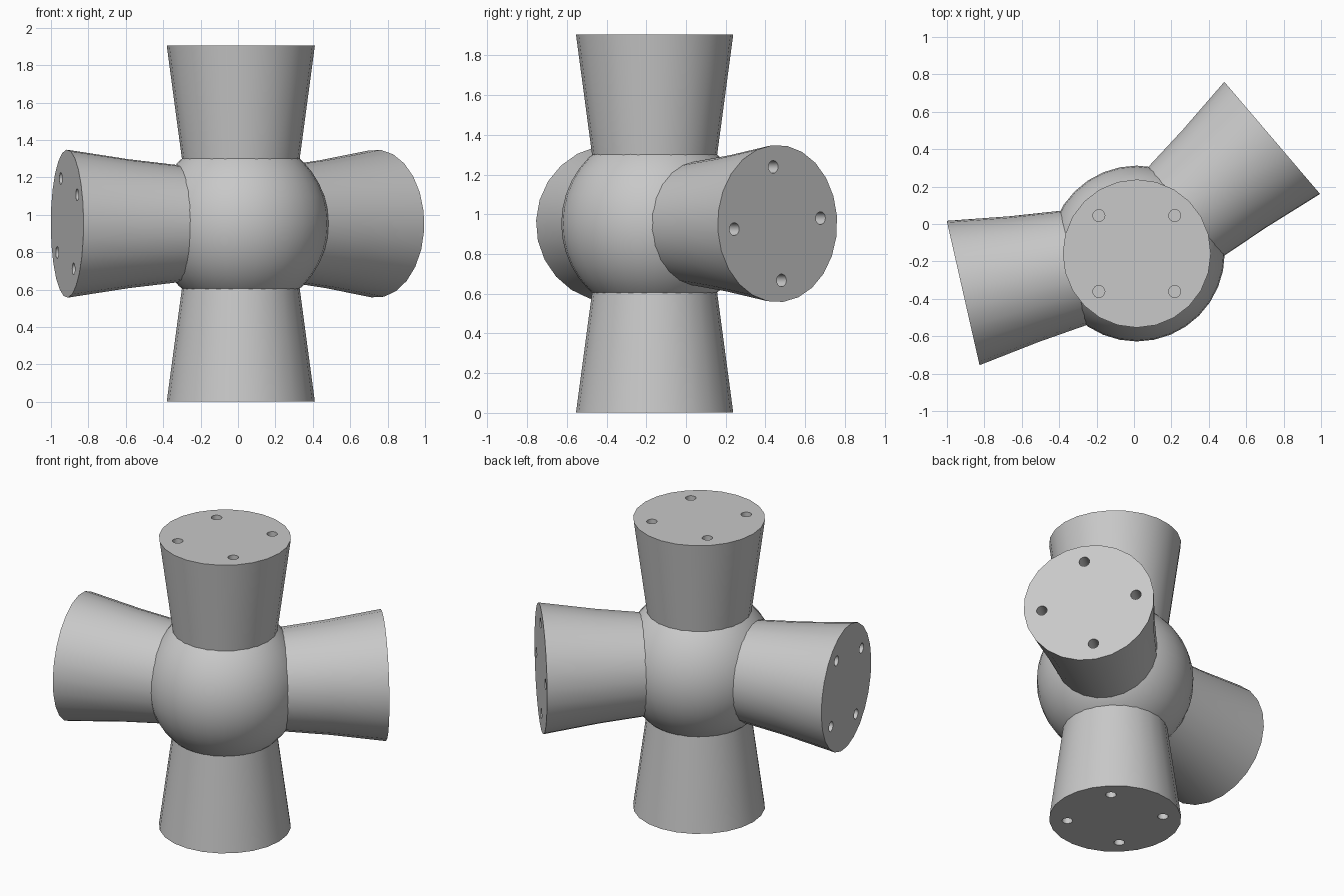
import bpy, bmesh
from math import cos, sin, radians, tau
from mathutils import Matrix, Vector

if "Cube" in bpy.data.objects:
    bpy.data.objects.remove(bpy.data.objects["Cube"], do_unlink=True)

CENTRE = Vector((0.015, -0.158, 0.953))
BALL_R = 0.47
REACH = 0.952        # centre to the end face of every socket
END_R = 0.396
BASE_R = 0.306       # radius hidden inside the ball
BASE_D = 0.28
HOLE_R, HOLE_RING, HOLE_DEPTH = 0.032, 0.287, 0.2

grey = bpy.data.materials.new("plain_grey")
grey.use_nodes = True
grey.diffuse_color = (0.58, 0.58, 0.58, 1)
grey.node_tree.nodes["Principled BSDF"].inputs["Base Color"].default_value = (0.58, 0.58, 0.58, 1)


def make_object(name, bm):
    bmesh.ops.recalc_face_normals(bm, faces=bm.faces)
    mesh = bpy.data.meshes.new(name)
    bm.to_mesh(mesh)
    bm.free()
    mesh.materials.append(grey)
    obj = bpy.data.objects.new(name, mesh)
    bpy.context.collection.objects.link(obj)
    return obj


def activate(obj):
    bpy.ops.object.select_all(action="DESELECT")
    obj.select_set(True)
    bpy.context.view_layer.objects.active = obj


def add_tube(bm, profile, sides, centre=(0, 0), turn=0.0):
    """Closed solid along local z from (distance, radius) pairs."""
    rings = []
    for d, r in profile:
        rings.append([bm.verts.new((centre[0] + r * cos(turn + tau * i / sides),
                                    centre[1] + r * sin(turn + tau * i / sides), d))
                      for i in range(sides)])
    for a, b in zip(rings, rings[1:]):
        for i in range(sides):
            j = (i + 1) % sides
            bm.faces.new((a[i], a[j], b[j], b[i]))
    bm.faces.new(rings[0][::-1])
    bm.faces.new(rings[-1])


def make_socket(name, u, v, turn, pinch=0.0):
    """Flared socket with four blind holes; u and v span its end face."""
    u, v = Vector(u), Vector(v)
    frame = Matrix((u, v, u.cross(v))).transposed().to_4x4()
    frame.translation = CENTRE
    turn = radians(turn)

    # Flared body, slightly waisted when pinched
    mid_d, mid_r = (BASE_D + REACH) / 2, (BASE_R + END_R) / 2
    body = bmesh.new()
    add_tube(body, [(BASE_D, BASE_R), (mid_d, mid_r - pinch), (REACH, END_R)], 24, turn=turn)
    body.transform(frame)
    socket = make_object(name, body)

    # Screw holes
    drill = bmesh.new()
    for k in range(4):
        a = turn + tau * k / 4
        add_tube(drill, [(REACH - HOLE_DEPTH, HOLE_R), (REACH + 0.05, HOLE_R)], 16,
                 (HOLE_RING * cos(a), HOLE_RING * sin(a)))
    drill.transform(frame)
    cutter = make_object(name + "_drill", drill)
    cutter.hide_render = True

    mod = socket.modifiers.new("holes", "BOOLEAN")
    mod.operation = "DIFFERENCE"
    mod.solver = "EXACT"
    mod.object = cutter
    activate(socket)
    bpy.ops.object.modifier_apply(modifier=mod.name)
    bpy.data.objects.remove(cutter, do_unlink=True)
    activate(socket)
    bpy.ops.object.shade_smooth_by_angle(angle=radians(30))


def make_side_socket(name, heading, turn):
    h = radians(heading)
    make_socket(name, (-sin(h), cos(h), 0), (0, 0, 1), turn, pinch=0.006)


# Central ball
ball = bmesh.new()
bmesh.ops.create_uvsphere(ball, u_segments=32, v_segments=20, radius=BALL_R)
ball.transform(Matrix.Translation(CENTRE))
hub = make_object("hub_ball", ball)
activate(hub)
bpy.ops.object.shade_smooth_by_angle(angle=radians(30))

# Vertical sockets
make_socket("top_socket", (1, 0, 0), (0, 1, 0), 45)
make_socket("bottom_socket", (1, 0, 0), (0, -1, 0), 45)

# Side sockets
make_side_socket("left_socket", 40.5, 5.5)
make_side_socket("right_socket", 192.8, 32.5)
